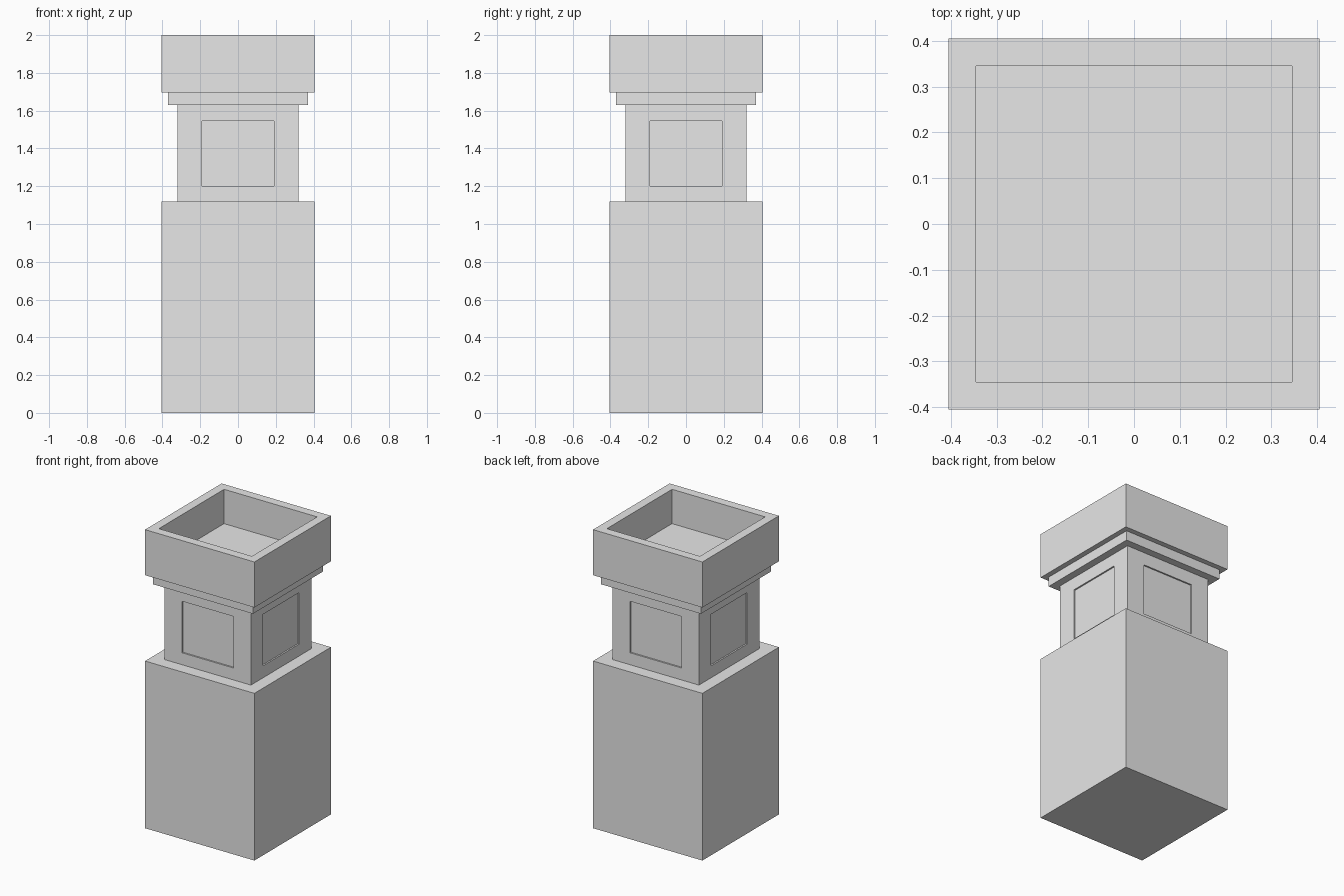
import bpy
import bmesh
from mathutils import Vector

cube = bpy.data.objects.get("Cube")
if cube:
    bpy.data.objects.remove(cube, do_unlink=True)

stone = bpy.data.materials.new("plain_grey")
stone.use_nodes = True
grey = (0.8, 0.8, 0.8, 1)
stone.diffuse_color = grey
stone.node_tree.nodes["Principled BSDF"].inputs["Base Color"].default_value = grey


def block(name, half, bottom, top, shape=None):
    """Square block centred on the z axis, optionally reshaped by a function."""
    bm = bmesh.new()
    bmesh.ops.create_cube(bm, size=2)
    for v in bm.verts:
        v.co = (v.co.x * half, v.co.y * half, top if v.co.z > 0 else bottom)
    bm.normal_update()
    if shape:
        shape(bm)
    bmesh.ops.recalc_face_normals(bm, faces=bm.faces)
    mesh = bpy.data.meshes.new(name)
    bm.to_mesh(mesh)
    bm.free()
    mesh.materials.append(stone)
    obj = bpy.data.objects.new(name, mesh)
    bpy.context.collection.objects.link(obj)
    return obj


def sink(bm, face, depth):
    """Push a face inwards, leaving walls around it."""
    inward = face.normal * -depth
    new = bmesh.ops.extrude_discrete_faces(bm, faces=[face])["faces"][0]
    bmesh.ops.translate(bm, verts=new.verts, vec=inward)


def side_panels(bm):
    """Shallow rectangular recess in each of the four sides."""
    half_width, low, high, depth = 0.19, 1.2, 1.545, 0.01
    middle = (low + high) / 2
    for face in [f for f in bm.faces if abs(f.normal.z) < 0.5]:
        normal = face.normal.copy()
        across = Vector((0, 0, 1)).cross(normal)
        bmesh.ops.inset_individual(bm, faces=[face], thickness=0.1)
        for v in face.verts:
            side = half_width if v.co.dot(across) > 0 else -half_width
            v.co = normal * v.co.dot(normal) + across * side
            # Height is set from the vertex's place within the inset loop
        loop = list(face.verts)
        for v in loop:
            outer = max((e.other_vert(v) for e in v.link_edges
                         if e.other_vert(v) not in loop), key=lambda o: o.co.z)
            v.co.z = high if outer.co.z > middle else low
        face.normal_update()
        sink(bm, face, depth)


def open_top(bm):
    """Square basin in the top."""
    face = max(bm.faces, key=lambda f: f.normal.z)
    bmesh.ops.inset_individual(bm, faces=[face], thickness=0.085)
    face.normal_update()
    sink(bm, face, 0.23)


# Stacked parts from the ground up
block("base", 0.405, 0, 1.12)
block("neck", 0.32, 1.12, 1.63, side_panels)
block("ledge", 0.37, 1.63, 1.695)
block("basin", 0.405, 1.695, 2, open_top)
